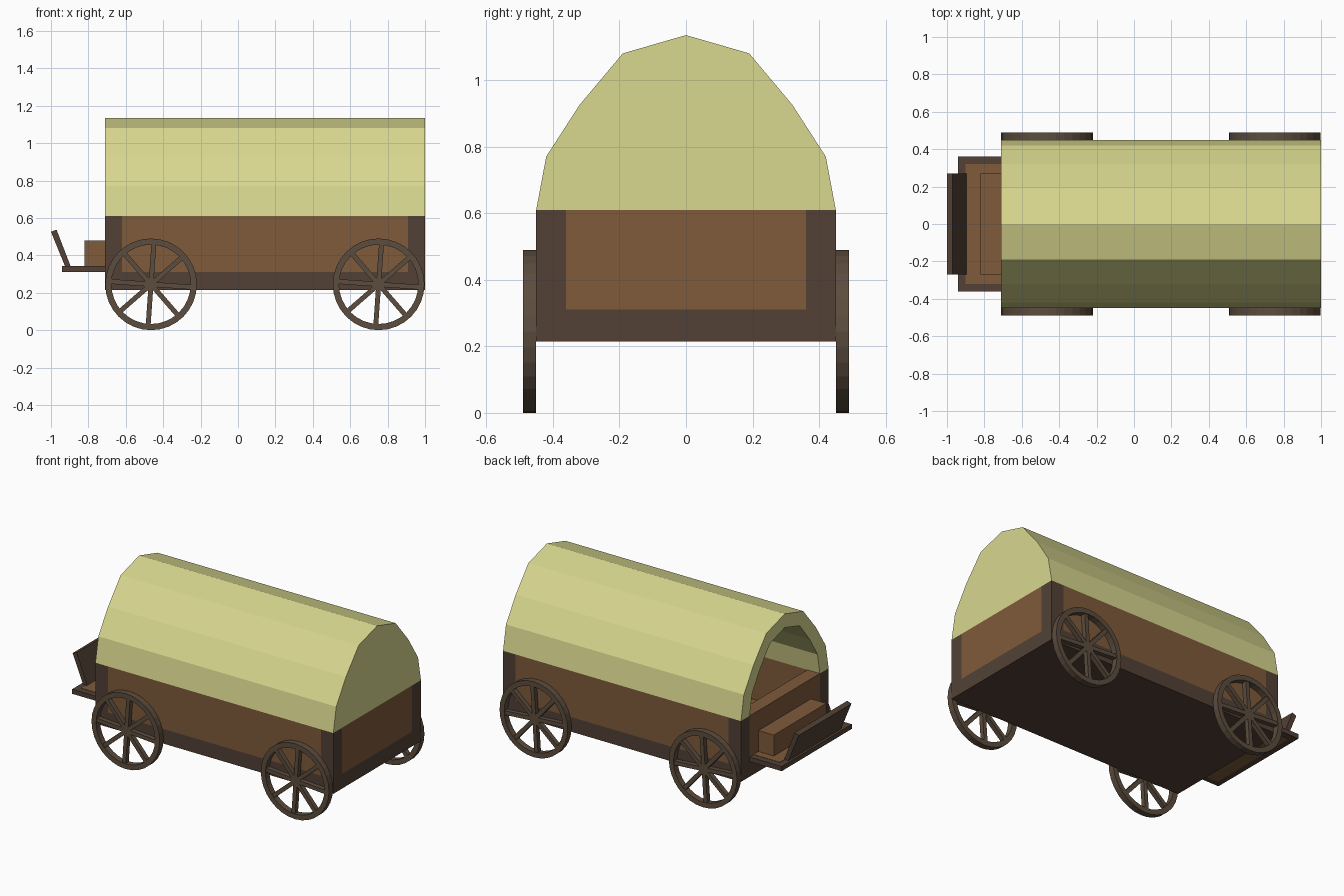
import bpy, bmesh
from math import sin, cos, pi, radians
from mathutils import Matrix

if "Cube" in bpy.data.objects:
    bpy.data.objects.remove(bpy.data.objects["Cube"])


def material(name, rgb):
    m = bpy.data.materials.new(name)
    m.diffuse_color = (*rgb, 1)
    m.use_nodes = True
    m.node_tree.nodes["Principled BSDF"].inputs["Base Color"].default_value = m.diffuse_color
    return m


BROWN = material("plank_brown", (0.21, 0.103, 0.043))
DARK = material("frame_brown", (0.085, 0.053, 0.036))
WHEEL = material("wheel_brown", (0.107, 0.073, 0.048))
CLOTH = material("canvas", (0.69, 0.68, 0.275))


def finish(name, bm, mat):
    bmesh.ops.recalc_face_normals(bm, faces=bm.faces)
    me = bpy.data.meshes.new(name)
    bm.to_mesh(me)
    bm.free()
    me.materials.append(mat)
    ob = bpy.data.objects.new(name, me)
    bpy.context.collection.objects.link(ob)
    return ob


def add_box(bm, lo, hi, rot=Matrix()):
    size = [b - a for a, b in zip(lo, hi)]
    mid = [(a + b) / 2 for a, b in zip(lo, hi)]
    mat = rot @ Matrix.Translation(mid) @ Matrix.Diagonal((*size, 1))
    bmesh.ops.create_cube(bm, size=1, matrix=mat)


def box(name, lo, hi, mat):
    bm = bmesh.new()
    add_box(bm, lo, hi)
    return finish(name, bm, mat)


def prism(name, pts, a, b, place, mat):
    """Extrude a 2D profile from a to b; place(u, v, w) gives the 3D point."""
    bm = bmesh.new()
    ends = [[bm.verts.new(place(u, v, w)) for u, v in pts] for w in (a, b)]
    bm.faces.new(ends[0])
    bm.faces.new(ends[1])
    n = len(pts)
    for i in range(n):
        j = (i + 1) % n
        bm.faces.new((ends[0][i], ends[0][j], ends[1][j], ends[1][i]))
    return finish(name, bm, mat)


X0, X1, W, T = -0.71, 1.0, 0.45, 0.09
SILL, BED, TOP = 0.215, 0.31, 0.61

# wagon bed: sill, corner posts and plank walls
box("bed_floor", (X0, -W, SILL), (X1, W, BED), DARK)
for x, end in ((X0, "front"), (X1 - T, "rear")):
    for y, side in ((-W, "right"), (W - T, "left")):
        box(f"{end}_{side}_post", (x, y, BED), (x + T, y + T, TOP), DARK)
    box(f"{end}_wall", (x, -W + T, BED), (x + T, W - T, TOP), BROWN)
for y, side in ((-W, "right"), (W - T, "left")):
    box(f"{side}_wall", (X0 + T, y, BED), (X1 - T, y + T, TOP), BROWN)
box("bed_boards", (X0 + T, -W + T, BED), (X1 - T, W - T, BED + 0.005), BROWN)

# canvas cover: faceted arch, hollow and open at the driver's end
half = [(0.45, TOP), (0.42, 0.77), (0.32, 0.925), (0.19, 1.08)]
arch = half + [(0, 1.135)] + [(-y, z) for y, z in reversed(half)]
inner = [(y * 0.8, TOP + (z - TOP) * 0.83) for y, z in arch]
inner = [(0.36, 0.5)] + inner + [(-0.36, 0.5)]
along_x = lambda u, v, w: (w, u, v)
cover = prism("canvas_cover", arch, X0, X1, along_x, CLOTH)
cutter = prism("cover_cutter", inner, X0 - 0.1, X1 - T, along_x, CLOTH)
cutter.hide_render = True
cutter.hide_viewport = True
cut = cover.modifiers.new("hollow", "BOOLEAN")
cut.operation = "DIFFERENCE"
cut.object = cutter

# driver's platform, seat and sloping footboard
box("platform", (-0.94, -0.36, 0.312), (X0, 0.36, 0.342), DARK)
box("platform_boards", (-0.9, -0.32, 0.31), (X0, 0.32, 0.344), BROWN)
box("driver_seat", (-0.82, -0.27, 0.34), (X0, 0.27, 0.48), BROWN)
board = [(-0.925, 0.342), (-0.895, 0.342), (-0.97, 0.537), (-1.0, 0.526)]
prism("footboard", board, -0.27, 0.27, lambda u, v, w: (u, w, v), DARK)


# spoked wheels
def wheel(name, x, y, r=0.245, rin=0.212, h=0.02, n=32):
    bm = bmesh.new()
    section = [(r, -h), (r, h), (rin, h), (rin, -h)]
    rings = [[bm.verts.new((q * cos(2 * pi * i / n), d, q * sin(2 * pi * i / n)))
              for q, d in section] for i in range(n)]
    for i in range(n):
        p, q = rings[i], rings[(i + 1) % n]
        for k in range(4):
            m = (k + 1) % 4
            bm.faces.new((p[k], p[m], q[m], q[k]))
    for i in range(4):
        rot = Matrix.Rotation(radians(4 + 45 * i), 4, 'Y')
        add_box(bm, (-0.216, -0.015, -0.013), (0.216, 0.015, 0.013), rot)
    finish(name, bm, WHEEL).location = (x, y, r)


for x, end in ((-0.465, "front"), (0.752, "rear")):
    for y, side in ((-0.47, "right"), (0.47, "left")):
        wheel(f"{end}_{side}_wheel", x, y)
